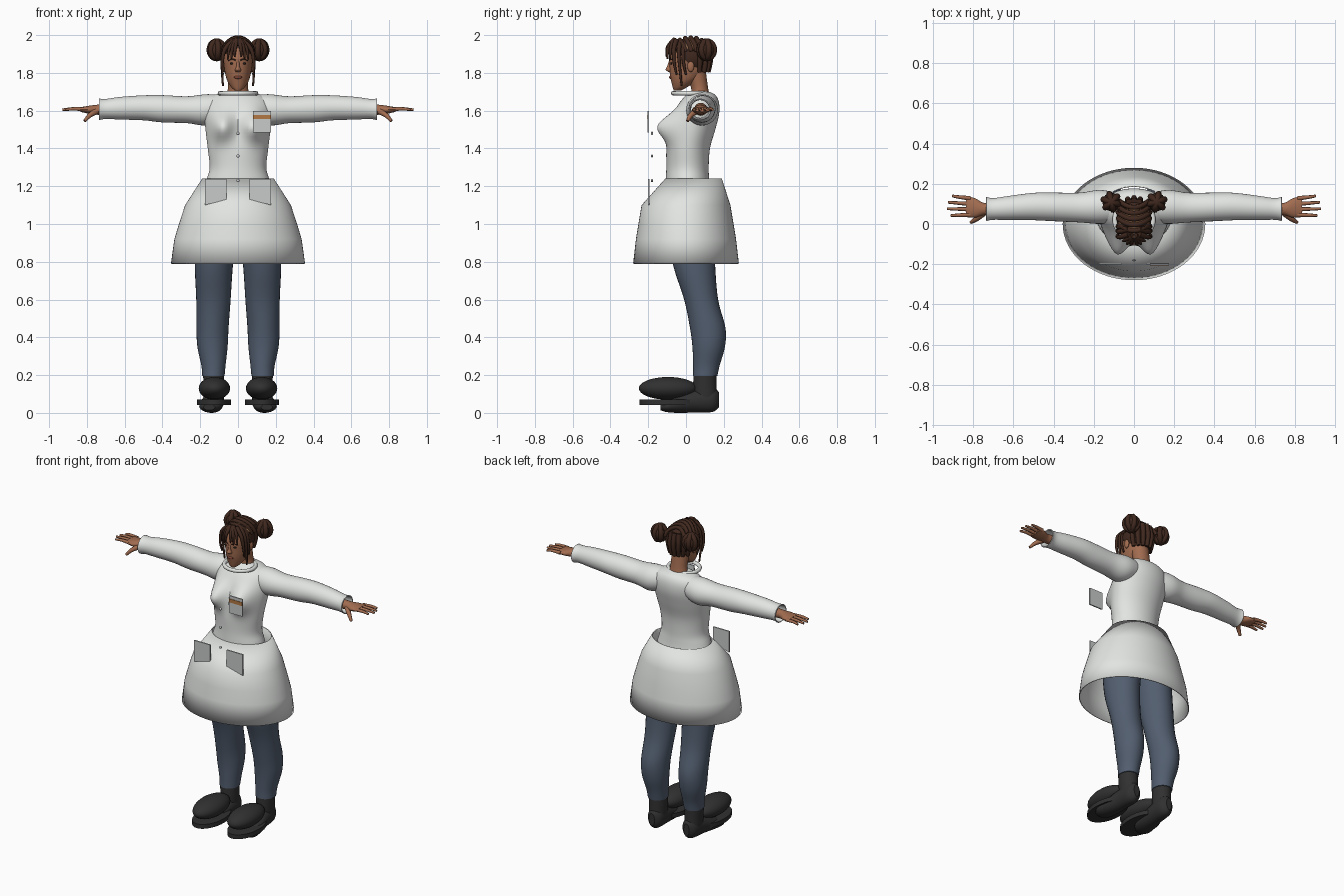
import bpy, bmesh, math
from mathutils import Vector

cube = bpy.data.objects.get("Cube")
if cube:
    bpy.data.objects.remove(cube, do_unlink=True)


def material(name, r, g, b):
    m = bpy.data.materials.new(name)
    m.use_nodes = True
    m.diffuse_color = (r, g, b, 1)
    m.node_tree.nodes["Principled BSDF"].inputs["Base Color"].default_value = (r, g, b, 1)
    return m


COAT = material("coat white", .76, .78, .76)
POCKET = material("pocket grey", .58, .6, .59)
PANTS = material("trouser blue", .085, .112, .16)
BOOT = material("boot black", .03, .03, .03)
SKIN = material("skin brown", .36, .15, .08)
HAIR = material("hair dark brown", .05, .021, .013)
SCALP = material("scalp tan", .4, .19, .09)
TRIM = material("trim orange", .45, .19, .06)
LIP = material("lip red brown", .24, .07, .045)
EYE = material("eye dark", .02, .014, .012)


def finish(name, bm, mat, angle=40):
    bmesh.ops.recalc_face_normals(bm, faces=bm.faces)
    me = bpy.data.meshes.new(name)
    bm.to_mesh(me)
    bm.free()
    me.materials.append(mat)
    me.shade_smooth()
    me.set_sharp_from_angle(angle=math.radians(angle))
    ob = bpy.data.objects.new(name, me)
    bpy.context.scene.collection.objects.link(ob)
    return ob


def spline(rows, steps):
    """Catmull-Rom samples through the rows."""
    rows = [Vector(r) for r in rows]
    out = []
    for i in range(len(rows) - 1):
        a, b, c, d = rows[max(i - 1, 0)], rows[i], rows[i + 1], rows[min(i + 2, len(rows) - 1)]
        for k in range(steps):
            t = k / steps
            out.append(b + (c - a) * (t / 2) + (a * 2 - b * 5 + c * 4 - d) * (t * t / 2)
                       + (b * 3 - a - c * 3 + d) * (t ** 3 / 2))
    return out + [rows[-1]]


def loft(name, rows, axis, mat, side=1, steps=5, seg=32, caps=True, shape=None, wall=0):
    """Elliptical rings (position, two centres, two radii) along an axis."""
    bm = bmesh.new()
    rings = []
    for t, ca, cb, ra, rb in spline(rows, steps):
        ring = []
        for i in range(seg):
            an = math.tau * i / seg
            p = [ca + ra * math.cos(an), cb + rb * math.sin(an)]
            p.insert("xyz".index(axis), t)
            v = Vector(p)
            if shape:
                shape(v)
            v.x *= side
            ring.append(bm.verts.new(v))
        rings.append(ring)
    for lo, hi in zip(rings, rings[1:]):
        for i in range(seg):
            j = (i + 1) % seg
            bm.faces.new((lo[i], lo[j], hi[j], hi[i]))
    if caps:
        bm.faces.new(rings[0])
        bm.faces.new(rings[-1])
    ob = finish(name, bm, mat)
    if wall:
        mod = ob.modifiers.new("wall", "SOLIDIFY")
        mod.thickness = wall
    return ob


def ball(name, centre, radii, mat, seg=24):
    bm = bmesh.new()
    bmesh.ops.create_uvsphere(bm, u_segments=seg, v_segments=seg // 2, radius=1)
    bmesh.ops.scale(bm, vec=radii, verts=bm.verts)
    bmesh.ops.translate(bm, vec=centre, verts=bm.verts)
    return finish(name, bm, mat, 60)


def tube(name, points, r0, r1, mat, closed=False):
    """Tapered round strand through the points."""
    cu = bpy.data.curves.new(name, "CURVE")
    cu.dimensions = "3D"
    cu.bevel_depth = 1
    cu.bevel_resolution = 2
    cu.use_fill_caps = True
    pts = points if closed else spline(points, 4)
    sp = cu.splines.new("POLY")
    sp.points.add(len(pts) - 1)
    sp.use_cyclic_u = closed
    for i, p in enumerate(pts):
        sp.points[i].co = (*p, 1)
        sp.points[i].radius = r0 + (r1 - r0) * i / (len(pts) - 1)
    sp.use_smooth = True
    cu.materials.append(mat)
    ob = bpy.data.objects.new(name, cu)
    bpy.context.scene.collection.objects.link(ob)
    return ob


def plate(name, outline, y, mat, thick=.008):
    bm = bmesh.new()
    f = bm.faces.new([bm.verts.new((x, y, z)) for x, z in outline])
    g = bmesh.ops.extrude_face_region(bm, geom=[f])["geom"]
    bmesh.ops.translate(bm, vec=(0, thick, 0), verts=[v for v in g if isinstance(v, bmesh.types.BMVert)])
    return finish(name, bm, mat)


def circle(c, u, v, n=28):
    return [Vector(c) + u * math.cos(math.tau * i / n) + v * math.sin(math.tau * i / n) for i in range(n)]


# Coat bodice with bust
def bust(v):
    if v.y < .05:
        front = min(1, (.05 - v.y) / .08)
        v.y -= .085 * front * math.exp(-((abs(v.x) - .085) / .058) ** 2 - ((v.z - 1.515) / .072) ** 2)


loft("bodice", [(1.19, 0, .01, .18, .12), (1.24, 0, .008, .165, .115), (1.3, 0, .008, .15, .112),
                (1.4, 0, .012, .16, .115), (1.5, 0, .035, .172, .12), (1.58, 0, .055, .178, .12),
                (1.64, 0, .07, .17, .105), (1.68, 0, .078, .13, .08), (1.7, 0, .075, .065, .05)],
     "z", COAT, seg=64, shape=bust)

# Skirt: open shell with a crease below the waist
loft("skirt", [(1.24, 0, .04, .19, .15), (1.1, 0, 0, .28, .235), (1.0, 0, 0, .313, .252),
               (.92, 0, 0, .337, .265), (.79, 0, 0, .355, .28)],
     "z", COAT, steps=1, seg=64, caps=False, wall=.006)

# Collar ring and buttons
tube("collar", circle((0, .02, 1.692), Vector((.096, 0, 0)), Vector((0, .088, 0))), .012, .012, COAT, True)
for z in (1.48, 1.36, 1.23):
    ball("button", (0, -.18, z), (.009, .006, .009), POCKET, 12)

# Pockets
plate("breast_pocket", [(.08, 1.485), (.175, 1.485), (.175, 1.597), (.08, 1.597)], -.204, POCKET)
plate("breast_pocket_stripe", [(.08, 1.555), (.175, 1.555), (.175, 1.578), (.08, 1.578)], -.207, TRIM, .005)
for s in (1, -1):
    plate("skirt_pocket", [(s * .06, 1.237), (s * .175, 1.237), (s * .175, 1.1), (s * .06, 1.13)], -.202, POCKET)

for s in (1, -1):
    # Sleeve, open at the cuff
    loft("sleeve", [(.04, .08, 1.625, .06, .055), (.16, .085, 1.605, .084, .082), (.27, .082, 1.605, .074, .071),
                    (.4, .085, 1.61, .071, .072), (.5, .087, 1.615, .068, .066), (.62, .08, 1.613, .06, .06),
                    (.7, .075, 1.609, .054, .053), (.735, .075, 1.607, .06, .057)],
         "x", COAT, s, caps=False, wall=.006)
    # Hand
    loft("hand", [(.6, .078, 1.607, .035, .034), (.7, .075, 1.605, .031, .029), (.75, .075, 1.605, .031, .026),
                  (.79, .08, 1.605, .048, .021), (.835, .086, 1.606, .052, .012)], "x", SKIN, s, seg=20)
    for y, tip, end in ((.128, .905, .14), (.1, .925, .108), (.073, .93, .076), (.046, .912, .042)):
        tube("finger", [(s * .815, y, 1.607), (s * .87, (y + end) / 2, 1.61), (s * tip, end, 1.605)],
             .0115, .0065, SKIN)
    tube("thumb", [(s * .75, .055, 1.597), (s * .785, .025, 1.575), (s * .812, .008, 1.545)], .018, .008, SKIN)

    # Trouser leg
    loft("trouser_leg", [(1.18, .075, .02, .09, .11), (1.0, .108, .025, .108, .125), (.79, .127, .042, .101, .112),
                         (.6, .13, .08, .091, .09), (.45, .135, .115, .085, .094), (.35, .135, .12, .08, .086),
                         (.25, .13, .108, .064, .07), (.195, .13, .102, .059, .064)], "z", PANTS, s)
    # Boot: shaft, foot, padded upper and sole plate
    loft("boot_shaft", [(.205, .13, .1, .055, .06), (.13, .128, .1, .053, .062), (.06, .127, .105, .05, .06)],
         "z", BOOT, s)
    loft("boot_foot", [(.174, .125, .07, .02, .04), (.14, .125, .07, .049, .065), (.05, .13, .062, .055, .06),
                       (-.04, .14, .044, .061, .044), (-.1, .148, .034, .056, .03), (-.135, .152, .03, .03, .016)],
         "y", BOOT, s)
    ball("boot_upper", (s * .125, -.095, .13), (.083, .155, .06), BOOT, 32)
    loft("boot_sole", [(.042, .127, -.09, .09, .155), (.07, .127, -.09, .09, .155)], "z", BOOT, s, 1)

# Neck and head
loft("neck", [(1.62, 0, .085, .07, .055), (1.7, 0, .075, .056, .046), (1.74, 0, .068, .052, .046),
              (1.81, 0, .05, .055, .055)], "z", SKIN)
loft("head", [(1.708, 0, -.045, .018, .02), (1.722, 0, -.034, .034, .036), (1.75, 0, -.015, .053, .062),
              (1.78, 0, .0, .064, .084), (1.82, 0, .01, .072, .097), (1.88, 0, .013, .076, .1),
              (1.94, 0, .02, .068, .086), (1.975, 0, .02, .035, .05)], "z", SKIN)
loft("nose", [(1.872, 0, -.08, .007, .008), (1.835, 0, -.086, .009, .014), (1.817, 0, -.088, .016, .02),
              (1.805, 0, -.083, .012, .01)], "z", SKIN, seg=16)
ball("lips", (0, -.079, 1.777), (.021, .011, .009), LIP)
for s in (1, -1):
    ball("eye", (s * .031, -.077, 1.85), (.013, .006, .006), EYE, 16)
    tube("eyebrow", [(s * .013, -.087, 1.867), (s * .032, -.082, 1.873), (s * .052, -.068, 1.865)], .004, .002, HAIR)
    ball("ear", (s * .077, .025, 1.835), (.01, .018, .03), SKIN, 16)

# Hair cap cut along the hairline, with bare scalp on the crown
bm = bmesh.new()
bmesh.ops.create_uvsphere(bm, u_segments=40, v_segments=28, radius=1)
bmesh.ops.scale(bm, vec=(.086, .106, .1), verts=bm.verts)
bmesh.ops.translate(bm, vec=(0, .024, 1.887), verts=bm.verts)
bmesh.ops.bisect_plane(bm, geom=bm.verts[:] + bm.edges[:] + bm.faces[:], plane_co=(0, -.07, 1.93),
                       plane_no=(0, .68, .73), clear_inner=True)
cap = finish("hair_cap", bm, HAIR)
cap.data.materials.append(SCALP)
for f in cap.data.polygons:
    if f.center.z > 1.935 and f.center.y < .075:
        f.material_index = 1

# Rows of braids arching over the crown
for k in range(6):
    y0 = -.062 + k * .029
    drop = math.sqrt(1 - ((y0 - .024) / .118) ** 2)
    arch = []
    for i in range(-5, 6):
        a = i * .26
        arch.append((.083 * math.sin(a) * (.45 + .55 * drop), y0 + .035 * math.sin(a) ** 2,
                     1.887 + .1 * math.cos(a) * drop))
    tube("crown_braid", arch, .0125, .0125, HAIR)

# Vertical locks on the back of the head
for i in range(-3, 4):
    a = i * .36
    x, y = math.sin(a), math.cos(a)
    tube("back_lock", [(.07 * x, .024 + .09 * y, 1.95), (.087 * x, .024 + .106 * y, 1.88),
                       (.07 * x, .03 + .088 * y, 1.805)], .017, .012, HAIR)

for s in (1, -1):
    # Wrapped bun
    c = (s * .113, .11, 1.922)
    ball("bun", c, (.044, .046, .05), HAIR)
    for k in range(3):
        a = math.pi * k / 3 + .3
        u = Vector((s * math.cos(a), math.sin(a), 0)) * .04
        tube("bun_wrap", circle(c, u, Vector((0, 0, .045))), .016, .016, HAIR, True)
    # Fringe and long face-framing locks
    for x, y, z in ((.018, -.103, 1.885), (.036, -.098, 1.873), (.055, -.085, 1.872)):
        tube("fringe_lock", [(s * .006, -.06, 1.975), (s * x * .8, y + .005, 1.935), (s * x, y, z)], .015, .004, HAIR)
    for y, z in ((-.062, 1.79), (-.035, 1.73), (-.012, 1.79)):
        tube("long_lock", [(s * .025, y + .01, 1.97), (s * .07, y - .003, 1.925), (s * .084, y, 1.85),
                           (s * .08, y + .012, z)], .015, .005, HAIR)
